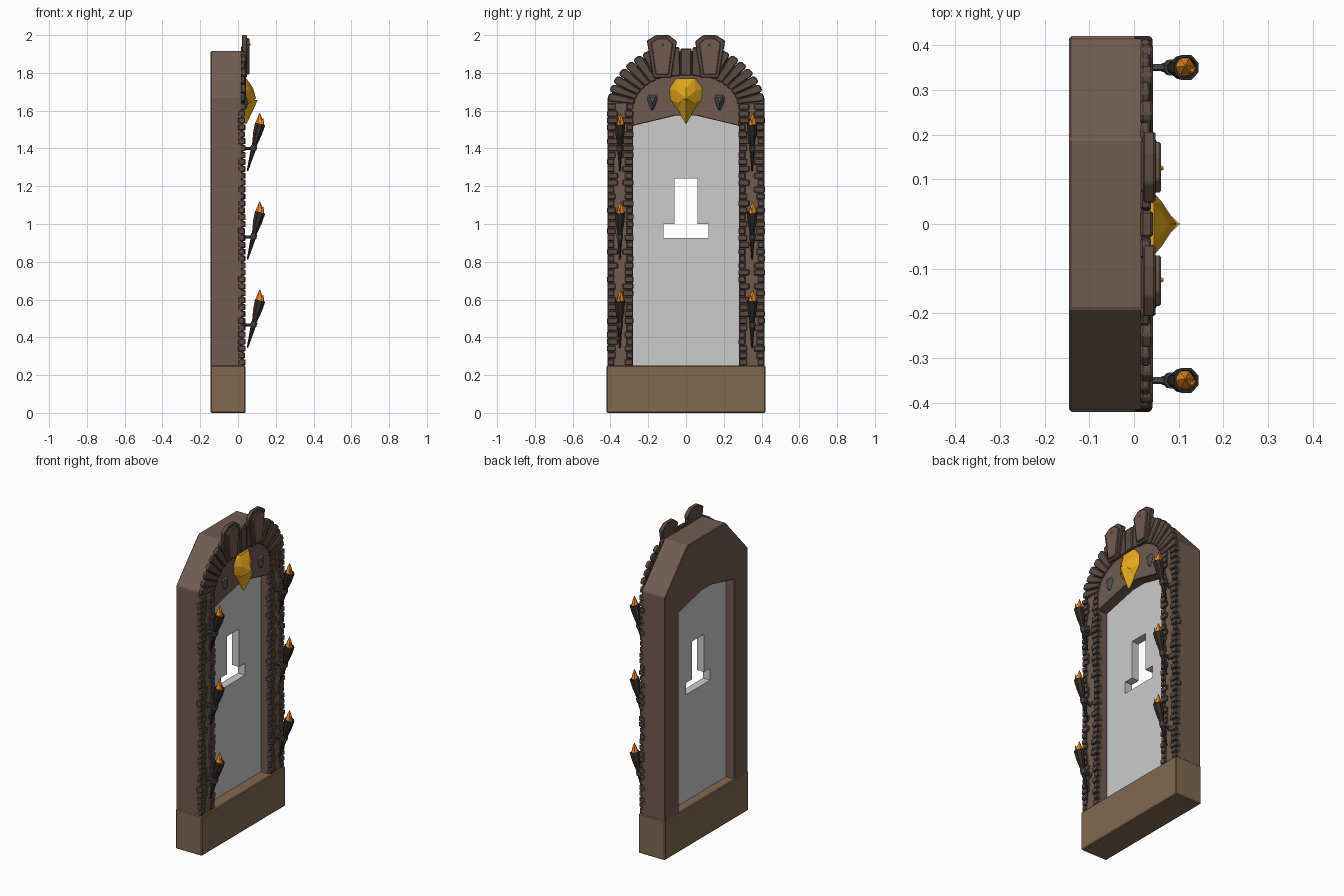
import bpy, bmesh, math, random
from mathutils import Vector

if "Cube" in bpy.data.objects:
    bpy.data.objects.remove(bpy.data.objects["Cube"])

random.seed(4)


def material(name, r, g, b):
    m = bpy.data.materials.new(name)
    m.diffuse_color = (r, g, b, 1)
    m.use_nodes = True
    m.node_tree.nodes["Principled BSDF"].inputs["Base Color"].default_value = m.diffuse_color
    return m


FRAME = material("frame_brown", 0.165, 0.105, 0.08)
BASE = material("base_tan", 0.22, 0.14, 0.08)
STONE = material("stone_brown", 0.105, 0.07, 0.055)
DARK = material("charred_wood", 0.035, 0.026, 0.022)
IRON = material("iron", 0.07, 0.075, 0.08)
GOLD = material("gold", 0.75, 0.38, 0.012)
FIRE = material("fire", 0.9, 0.27, 0.015)


def finish(name, bm, mat, bevel=0):
    bmesh.ops.recalc_face_normals(bm, faces=bm.faces)
    if bevel:
        bmesh.ops.bevel(bm, geom=bm.edges[:], offset=bevel, segments=1, affect='EDGES')
    me = bpy.data.meshes.new(name)
    bm.to_mesh(me)
    bm.free()
    ob = bpy.data.objects.new(name, me)
    bpy.context.collection.objects.link(ob)
    if mat:
        me.materials.append(mat)
    return ob


def prism(name, pts, x0, x1, mat=None, bevel=0):
    """Extrude a (y, z) outline from x0 to x1."""
    bm = bmesh.new()
    face = bm.faces.new([bm.verts.new((x0, y, z)) for y, z in pts])
    ext = bmesh.ops.extrude_face_region(bm, geom=[face])
    for v in ext["geom"]:
        if isinstance(v, bmesh.types.BMVert):
            v.co.x = x1
    return finish(name, bm, mat, bevel)


def box(name, y0, y1, z0, z1, x0, x1, mat, bevel=0):
    return prism(name, [(y0, z0), (y1, z0), (y1, z1), (y0, z1)], x0, x1, mat, bevel)


def hull(name, half, mat, cy=0, cz=0):
    """Faceted solid from half-points mirrored in y."""
    bm = bmesh.new()
    for x, y, z in half:
        for s in ((-1, 1) if y else (1,)):
            bm.verts.new((x, cy + s * y, cz + z))
    res = bmesh.ops.convex_hull(bm, input=bm.verts[:])
    bmesh.ops.delete(bm, geom=[v for v in bm.verts if not v.link_faces], context='VERTS')
    return finish(name, bm, mat)


def lathe(name, a, b, rings, n, mat):
    """Faceted turned form along a-b; rings are (fraction, radius)."""
    a, b = Vector(a), Vector(b)
    q = (b - a).to_track_quat('Z', 'Y')
    bm = bmesh.new()
    loops = []
    for t, r in rings:
        c = a.lerp(b, t)
        loops.append([bm.verts.new(c + q @ Vector((r * math.cos(k * math.tau / n + math.pi / n),
                                                   r * math.sin(k * math.tau / n + math.pi / n), 0)))
                      for k in range(n)])
    for l0, l1 in zip(loops, loops[1:]):
        for k in range(n):
            bm.faces.new((l0[k], l0[(k + 1) % n], l1[(k + 1) % n], l1[k]))
    bm.faces.new(loops[0])
    bm.faces.new(loops[-1])
    return finish(name, bm, mat)


# base block and surrounding frame
box("base", -0.42, 0.42, 0, 0.25, -0.145, 0.04, BASE, 0.005)
right = [(0.28, 0.24), (0.415, 0.24), (0.415, 1.67), (0.19, 1.915)]
outline = right + [(-y, z) for y, z in reversed(right)]
prism("frame", outline + [(-0.28, 1.52), (-0.05, 1.575), (0.05, 1.575), (0.28, 1.52)],
      -0.145, 0.02, FRAME, 0.004)

# front header plate below the arch stones
arc = [(0.29 * math.cos(t), 1.62 + 0.19 * math.sin(t))
       for t in [math.pi * k / 12 for k in range(13)]]
prism("header_plate", [(-0.28, 1.52), (-0.05, 1.575), (0.05, 1.575), (0.28, 1.52)] + arc,
      0.01, 0.03, FRAME, 0.003)

# recessed door panel with stepped slot
panel = prism("door_panel", [(-0.285, 0.24), (0.285, 0.24), (0.285, 1.53), (0.05, 1.585),
                             (-0.05, 1.585), (-0.285, 1.53)], -0.085, -0.035)
slot = prism("slot_cutter", [(-0.12, 0.925), (0.12, 0.925), (0.12, 1.0), (0.06, 1.0),
                             (0.06, 1.24), (-0.06, 1.24), (-0.06, 1.0), (-0.12, 1.0)], -0.2, 0.2)
cut = panel.modifiers.new("slot", 'BOOLEAN')
cut.operation, cut.object, cut.solver = 'DIFFERENCE', slot, 'EXACT'
slot.hide_render = True
slot.hide_set(True)

# brick strips along both jambs
N = 38
pitch = 1.39 / N
for s in (-1, 1):
    box("jamb_band", s * 0.315, s * 0.38, 0.24, 1.64, 0.01, 0.029, FRAME)
    for i in range(N):
        z = 0.25 + i * pitch
        for side in ("outer", "inner"):
            w = random.choice((0.036, 0.045, 0.056))
            e = random.uniform(-0.003, 0.002)
            ys = (0.417 + e, 0.417 - w) if side == "outer" else (0.279 - e, 0.279 + w)
            box(side + "_brick", s * ys[0], s * ys[1], z + 0.002, z + pitch - 0.003,
                0.0, 0.038 + random.uniform(-0.004, 0.003), STONE, 0.004)

# fan of arch stones
def oval(t, ry, rz):
    return ry * math.cos(t), 1.62 + rz * math.sin(t)


M = 7
for s in (-1, 1):
    for i in range(M):
        t0, t1 = (math.radians(5 + 59 * k / M) for k in (i, i + 0.96))
        tm = (t0 + t1) / 2
        pts = [oval(t0, 0.275, 0.175), oval(t0, 0.402, 0.322), oval(t0 * 0.6 + tm * 0.4, 0.418, 0.338),
               oval(t1 * 0.6 + tm * 0.4, 0.418, 0.338), oval(t1, 0.402, 0.322), oval(t1, 0.275, 0.175)]
        prism("arch_stone", [(s * y, z) for y, z in pts], 0.015, 0.036 + 0.006 * (i % 2), STONE, 0.005)
    # leaning filler stone and tall crest with raised face and stud
    prism("crest_filler", [(s * y, z) for y, z in
          [(0.03, 1.785), (0.085, 1.78), (0.075, 1.94), (0.034, 1.935)]], 0.015, 0.038, STONE, 0.004)
    for name, k, x0, x1, m in (("crest_stone", 1, 0.02, 0.048, STONE), ("crest_face", 0.72, 0.045, 0.06, FRAME)):
        pts = [(-0.048, 1.775), (0.048, 1.775), (0.081, 1.97), (0.035, 2.0), (-0.035, 2.0), (-0.078, 1.967)]
        prism(name, [(s * (0.126 + y * k), 1.885 + (z - 1.885) * (0.5 + k / 2)) for y, z in pts],
              x0, x1, m, 0.004)
    lathe("crest_stud", (0.055, s * 0.125, 1.95), (0.066, s * 0.125, 1.95), [(0, 0.009), (1, 0.004)], 6, GOLD)
box("crest_centre", -0.03, 0.03, 1.785, 1.93, 0.015, 0.042, STONE, 0.005)

# golden bird head and hooked beak
hull("bird_head", [(0.025, 0.055, 1.77), (0.045, 0.045, 1.77), (0.025, 0.092, 1.715),
                   (0.025, 0.088, 1.66), (0.025, 0.045, 1.60), (0.062, 0.05, 1.705),
                   (0.08, 0, 1.72), (0.095, 0, 1.665), (0.06, 0.04, 1.64)], GOLD)
hull("bird_beak", [(0.03, 0.05, 1.625), (0.07, 0.03, 1.66), (0.103, 0, 1.655), (0.088, 0, 1.62),
                   (0.03, 0.022, 1.565), (0.045, 0, 1.528), (0.03, 0, 1.535)], GOLD)

for s in (-1, 1):
    # small iron animal heads
    hull("iron_head", [(0.02, 0.022, 0.045), (0.02, 0.036, 0.02), (0.02, 0.026, -0.01), (0.02, 0.01, -0.045),
                       (0.046, 0.014, 0.025), (0.055, 0, -0.005), (0.045, 0, -0.035)], IRON, s * 0.178, 1.645)
    # wall torches
    for z in (0.345, 0.812, 1.28):
        y = s * 0.35
        lathe("torch_bracket", (0.02, y, z + 0.12), (0.085, y, z + 0.12), [(0, 0.016), (0.25, 0.016), (0.3, 0.009), (1, 0.009)], 8, IRON)
        foot, rim = (0.05, y, z), (0.117, y, z + 0.25)
        lathe("torch_handle", foot, rim, [(0, 0.004), (0.42, 0.014), (0.55, 0.014), (0.8, 0.026),
                                          (1, 0.03), (1, 0.024), (0.93, 0.02)], 8, DARK)
        lathe("torch_collar", foot, rim, [(0.45, 0.018), (0.54, 0.019)], 8, IRON)
        lathe("flame", (0.113, y, z + 0.225), (0.115, y + 0.004, z + 0.308),
              [(0, 0.014), (0.3, 0.023), (0.62, 0.014), (1, 0.0015)], 6, FIRE)
        lathe("flame_tongue", (0.12, y, z + 0.225), (0.134, y - 0.01, z + 0.28),
              [(0, 0.012), (0.45, 0.013), (1, 0.001)], 5, FIRE)
